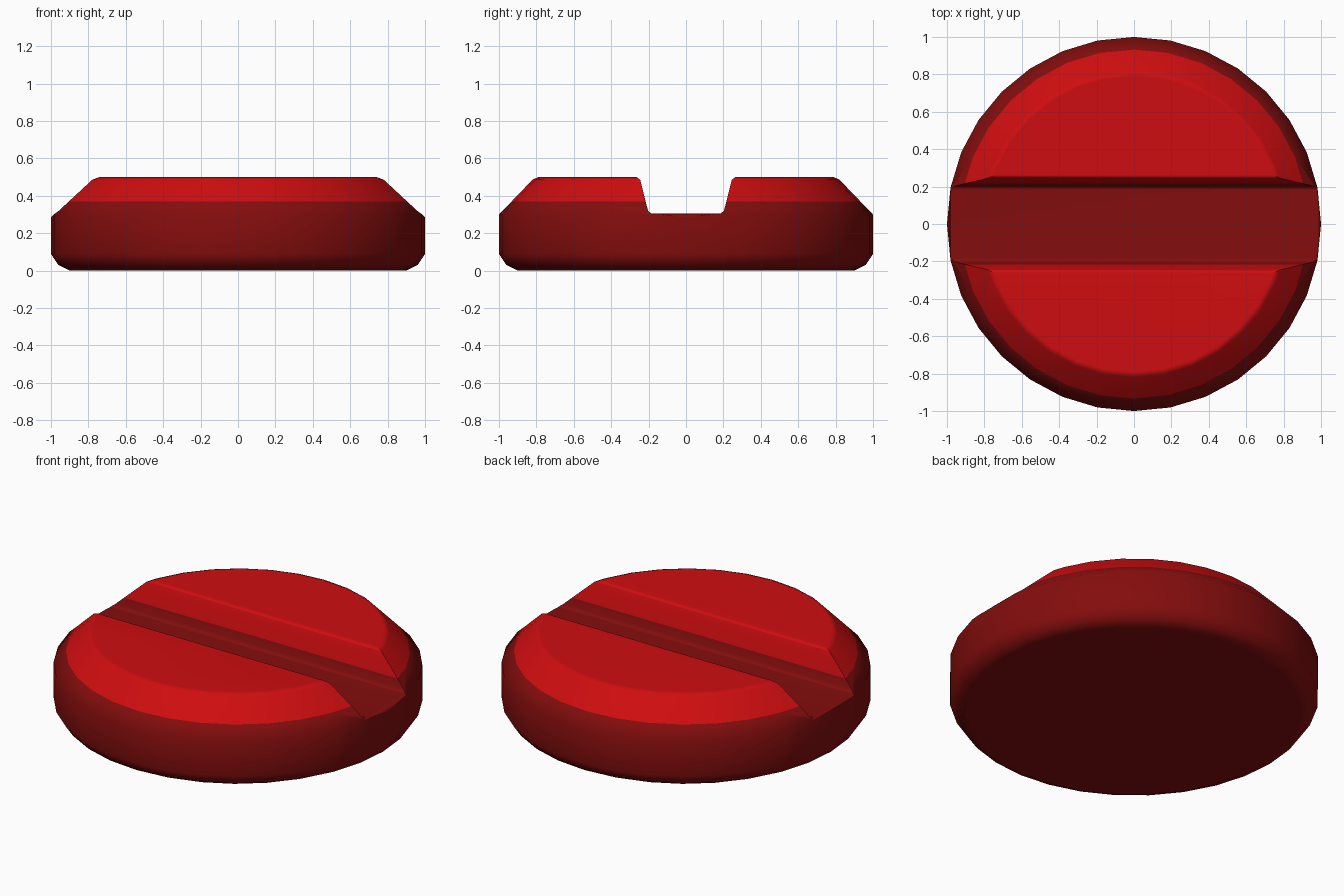
import bpy, bmesh
from math import sin, cos, tau, radians

SIDES = 32
SPLIT_Z = 0.37      # height where the paint changes
FLOOR_Z = 0.305     # slot floor

if "Cube" in bpy.data.objects:
    bpy.data.objects.remove(bpy.data.objects["Cube"])


def make_material(name, rgb):
    mat = bpy.data.materials.new(name)
    mat.use_nodes = True
    colour = (*rgb, 1.0)
    mat.diffuse_color = colour
    mat.node_tree.nodes["Principled BSDF"].inputs["Base Color"].default_value = colour
    return mat


def loft(name, rings):
    """Skin a closed solid through a list of equal-length rings."""
    bm = bmesh.new()
    loops = [[bm.verts.new(p) for p in ring] for ring in rings]
    n = len(loops[0])
    for a, b in zip(loops, loops[1:]):
        for i in range(n):
            j = (i + 1) % n
            bm.faces.new((a[i], a[j], b[j], b[i]))
    bm.faces.new(loops[0][::-1])
    bm.faces.new(loops[-1])
    bmesh.ops.recalc_face_normals(bm, faces=bm.faces)
    mesh = bpy.data.meshes.new(name)
    bm.to_mesh(mesh)
    bm.free()
    obj = bpy.data.objects.new(name, mesh)
    bpy.context.collection.objects.link(obj)
    return obj


# Round body: chamfered bottom, straight side, sloping shoulder, flat top
profile = [(0.90, 0), (0.96, 0.03), (1, 0.09), (1, 0.3), (0.82, 0.487), (0.79, 0.5)]
disc = loft("slotted_disc", [
    [(r * cos(tau * i / SIDES), r * sin(tau * i / SIDES), z) for i in range(SIDES)]
    for r, z in profile])

# Slot cutter: tapered walls with softened corners, floor eased down at both ends
half = [(0.185, FLOOR_Z), (0.203, 0.32), (0.245, 0.485), (0.262, 0.5), (0.285, 0.52)]
section = half + [(-y, z) for y, z in reversed(half)]
stations = [(-1.1, 0.12), (-0.98, 0), (0.98, 0), (1.1, 0.12)]
cutter = loft("slot_cutter", [
    [(x, y, z - (drop if z < 0.33 else 0)) for y, z in section] for x, drop in stations])
cutter.hide_render = True

cut = disc.modifiers.new("slot", "BOOLEAN")
cut.operation = "DIFFERENCE"
cut.solver = "EXACT"
cut.object = cutter
graph = bpy.context.evaluated_depsgraph_get()
mesh = bpy.data.meshes.new_from_object(disc.evaluated_get(graph))
disc.modifiers.clear()
disc.data = mesh
bpy.data.objects.remove(cutter)

# Paint: dark lower body and slot floor, bright raised halves
mesh.materials.clear()
mesh.materials.append(make_material("dark red", (0.23, 0.004, 0.004)))
mesh.materials.append(make_material("bright red", (0.62, 0.004, 0.005)))
bm = bmesh.new()
bm.from_mesh(mesh)
bmesh.ops.remove_doubles(bm, verts=bm.verts, dist=0.0005)
bmesh.ops.bisect_plane(bm, geom=bm.verts[:] + bm.edges[:] + bm.faces[:],
                       plane_co=(0, 0, SPLIT_Z), plane_no=(0, 0, 1))
for face in bm.faces:
    face.material_index = int(face.calc_center_median().z > SPLIT_Z)
bm.to_mesh(mesh)
bm.free()

# Smooth shading with flat areas kept flat
bpy.ops.object.select_all(action="DESELECT")
disc.select_set(True)
bpy.context.view_layer.objects.active = disc
bpy.ops.object.shade_smooth_by_angle(angle=radians(50))
weighted = disc.modifiers.new("weighted_normals", "WEIGHTED_NORMAL")
weighted.keep_sharp = True
